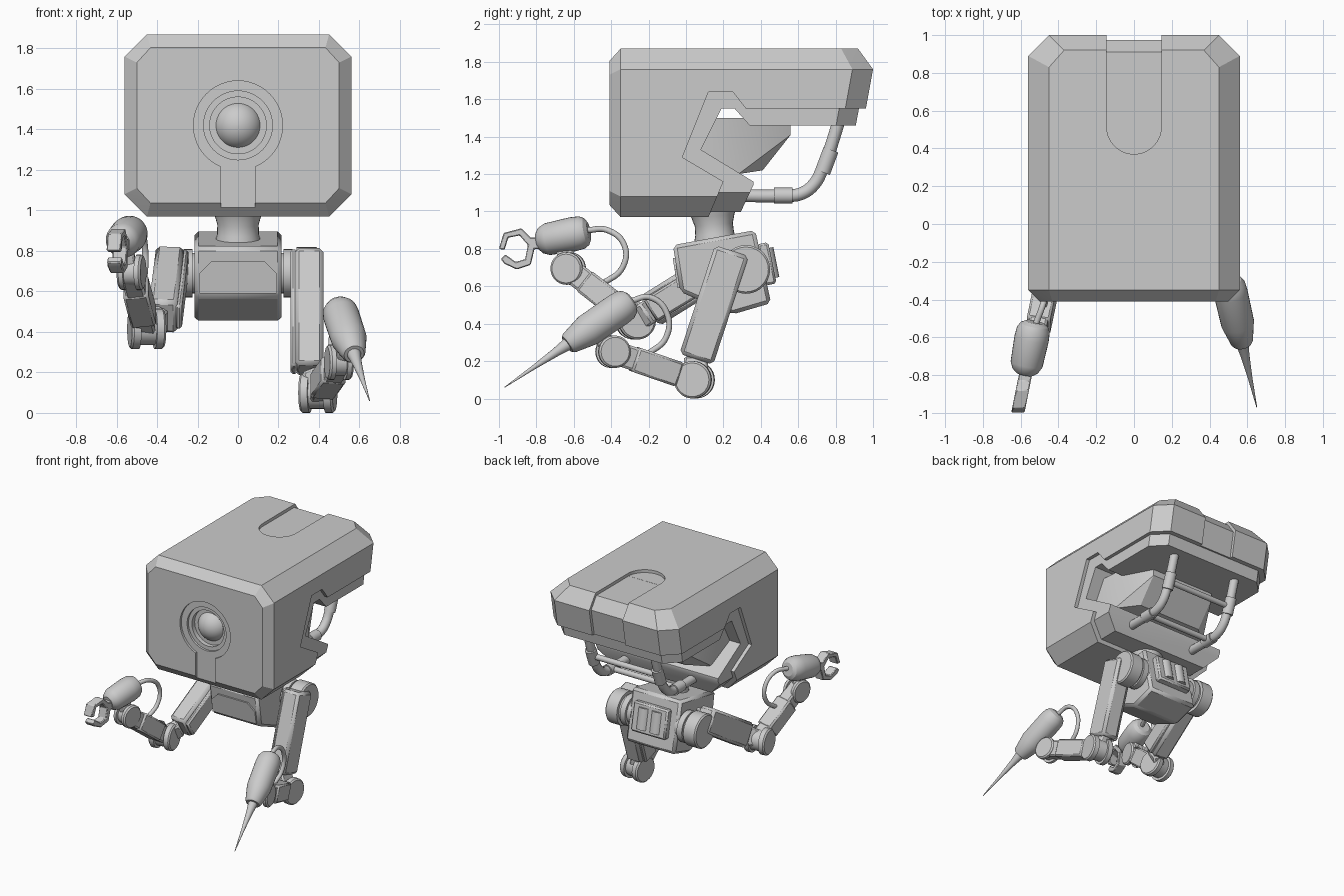
import bpy, bmesh, math
from mathutils import Vector, Matrix

if "Cube" in bpy.data.objects:
    bpy.data.objects.remove(bpy.data.objects["Cube"])

def finish(name, bm, bevel=0):
    bmesh.ops.recalc_face_normals(bm, faces=bm.faces)
    me = bpy.data.meshes.new(name)
    bm.to_mesh(me)
    bm.free()
    ob = bpy.data.objects.new(name, me)
    bpy.context.collection.objects.link(ob)
    if bevel:
        m = ob.modifiers.new("bevel", 'BEVEL')
        m.width, m.segments, m.limit_method = bevel, 1, 'ANGLE'
    return ob

def hull(name, pts, bevel=0):
    bm = bmesh.new()
    for p in pts:
        bm.verts.new(p)
    r = bmesh.ops.convex_hull(bm, input=bm.verts)
    loose = [v for v in bm.verts if not v.link_faces]
    bmesh.ops.delete(bm, geom=loose, context='VERTS')
    bmesh.ops.dissolve_limit(bm, angle_limit=0.03, verts=bm.verts, edges=bm.edges)
    return finish(name, bm, bevel)

def prism(name, prof, x0, x1, bevel=0):
    # (y, z) outline extruded along x
    bm = bmesh.new()
    f = bm.faces.new([bm.verts.new((x0, y, z)) for y, z in prof])
    r = bmesh.ops.extrude_face_region(bm, geom=[f])
    vs = [v for v in r['geom'] if isinstance(v, bmesh.types.BMVert)]
    bmesh.ops.translate(bm, vec=(x1 - x0, 0, 0), verts=vs)
    return finish(name, bm, bevel)

def lathe(name, a, b, prof, n=28):
    # (distance, radius) outline turned about the axis a-b
    a, b = Vector(a), Vector(b)
    q = (b - a).to_track_quat('Z', 'Y')
    bm = bmesh.new()
    rings = [[bm.verts.new(a + q @ Vector((r * math.cos(2 * math.pi * i / n), r * math.sin(2 * math.pi * i / n), t)))
              for i in range(n)] for t, r in prof]
    for p, s in zip(rings, rings[1:]):
        for i in range(n):
            bm.faces.new((p[i], p[(i + 1) % n], s[(i + 1) % n], s[i]))
    bm.faces.new(rings[0])
    bm.faces.new(rings[-1])
    return finish(name, bm)

def rod(name, a, b, r, n=28):
    return lathe(name, a, b, [(0, r), ((Vector(b) - Vector(a)).length, r)], n)

def link(name, a, b, w, d, bevel=0.012):
    # box running from a to b, w wide along x and d deep
    a, b = Vector(a), Vector(b)
    z = (b - a).normalized()
    y = z.cross(Vector((1, 0, 0))).normalized()
    rot = Matrix((y.cross(z), y, z)).transposed().to_4x4()
    bm = bmesh.new()
    bmesh.ops.create_cube(bm, size=1, matrix=Matrix.Translation((a + b) / 2) @ rot @ Matrix.Diagonal((w, d, (b - a).length, 1)))
    return finish(name, bm, bevel)

def tube(name, pts, r):
    cu = bpy.data.curves.new(name, 'CURVE')
    cu.dimensions, cu.bevel_depth, cu.bevel_resolution, cu.use_fill_caps = '3D', r, 4, True
    sp = cu.splines.new('BEZIER')
    sp.bezier_points.add(len(pts) - 1)
    for bp, p in zip(sp.bezier_points, pts):
        bp.co, bp.handle_left_type, bp.handle_right_type = p, 'AUTO', 'AUTO'
    ob = bpy.data.objects.new(name, cu)
    bpy.context.collection.objects.link(ob)

def cut(ob, *cutters):
    for c in cutters:
        m = ob.modifiers.new("cut", 'BOOLEAN')
        m.operation, m.object, m.solver = 'DIFFERENCE', c, 'EXACT'
        c.hide_render = True
        bpy.context.view_layer.update()
        me = bpy.data.meshes.new_from_object(ob.evaluated_get(bpy.context.evaluated_depsgraph_get()))
        ob.modifiers.clear()
        ob.data = me
        bpy.data.objects.remove(c)

def head_body(name, sx, sy, sz, front):
    half = []
    for y, w, k in ((front, 0.5, 0.06), (front + 0.06, 0.56, 0)):
        for z, x in ((1.87 - k * 1.1, 0.45 - k * .3), (1.76 - k * .5, w), (1.08 + k * .5, w), (0.97 + k * 1.1, 0.45 - k * .3)):
            half.append((x, y, z))
    half += [(0.45, 0.83, 1.87), (0.37, 0.92, 1.87), (0.56, 0.89, 1.76), (0.45, 1.0, 1.76),
             (0.56, 0.766, 1.08), (0.45, 0.876, 1.08), (0.45, 0.75, 0.97), (0.4, 0.8, 0.97)]
    return hull(name, [(s * x * sx, y * sy if y > 0 else y, 1.42 + (z - 1.42) * sz) for x, y, z in half for s in (-1, 1)])

# Head outer shell with side notch, face recess and top slot
shell = head_body("head_shell", 1, 1, 1, -0.41)
cut(shell, prism("notch", [(0.12, 0.9), (0.12, 0.97), (0.20, 1.16), (-0.02, 1.29), (0.12, 1.64), (0.25, 1.64),
                           (0.32, 1.55), (1.3, 1.55), (1.3, 0.9)], -1, 1),
    rod("face_ring", (0, -0.6, 1.42), (0, -0.392, 1.42), 0.22, 48),
    prism("face_stem", [(-0.6, 0.9), (-0.391, 0.9), (-0.391, 1.42), (-0.6, 1.42)], -0.085, 0.085),
    rod("eye_step", (0, -0.6, 1.42), (0, -0.375, 1.42), 0.17, 48),
    rod("eye_well", (0, -0.6, 1.42), (0, -0.34, 1.42), 0.14, 48),
    prism("slot", [(0.51, 1.846), (0.91, 1.846), (0.975, 1.755), (0.91, 1.4), (1.2, 1.4), (1.2, 2), (0.51, 2)], -0.145, 0.145),
    rod("slot_end", (0, 0.515, 1.847), (0, 0.515, 2), 0.1448, 40))

# Inner shell lining and core
lining = head_body("head_lining", 0.95, 0.96, 0.94, -0.2)
cut(lining, prism("notch", [(0.28, 0.9), (0.28, 0.97), (0.36, 1.14), (0.36, 1.16), (0.08, 1.33), (0.19, 1.55),
                            (0.26, 1.55), (0.34, 1.46), (1.3, 1.46), (1.3, 0.9)], -1, 1))
hull("head_core", [(s * x, y, z) for s in (-1, 1) for x, y, z in (
    (0.44, 0.05, 1.5), (0.44, 0.05, 1.2), (0.42, 0.28, 1.2), (0.42, 0.3, 1.5), (0.28, 0.41, 1.22),
    (0.28, 0.56, 1.41), (0.28, 0.56, 1.5))])

# Eye
lathe("eye", (0, -0.41, 1.42), (0, 0, 1.42),
      [(0.12 - 0.12 * math.cos(a * math.pi / 24), max(0.002, 0.12 * math.sin(a * math.pi / 24))) for a in range(13)], 36)

# Rear handle frame
for s in (-1, 1):
    x = 0.29 * s
    tube("handle_pipe", [(x, y, z) for y, z in ((0.25, 1.085), (0.53, 1.085), (0.61, 1.093), (0.68, 1.14), (0.73, 1.23), (0.83, 1.52))], 0.034)
    rod("handle_sleeve", (x, 0.47, 1.085), (x, 0.57, 1.085), 0.042)
    rod("handle_sleeve", (x, 0.73, 1.21), (x, 0.775, 1.33), 0.042)
for y, z in ((0.52, 1.085), (0.75, 1.27)):
    rod("handle_bar", (-0.29, y, z), (0.29, y, z), 0.022, 16)

# Neck
lathe("neck", (0, 0.16, 0.81), (0, 0.14, 1.02), [(0, 0.118), (0.03, 0.115), (0.07, 0.104), (0.12, 0.102), (0.165, 0.115), (0.21, 0.13)])

# Torso with front panel and rear barrels
prism("torso", [(-0.07, 0.82), (0.37, 0.9), (0.455, 0.51), (0.25, 0.45), (-0.03, 0.57)], -0.215, 0.215, 0.02)
hull("torso_panel", [(s * x, -0.07 + (0.82 - z) * 0.16 + o, z) for s in (-1, 1) for o in (-0.012, 0.03)
                     for x, z in ((0.19, 0.59), (0.19, 0.69), (0.13, 0.75))])
link("rear_pack", (0, 0.41, 0.83), (0, 0.455, 0.61), 0.30, 0.06)
for x in (-0.058, 0.058):
    rod("rear_barrel", (x, 0.418, 0.80), (x, 0.45, 0.64), 0.05)

# Arms: shoulder, two links, elbow and wrist hinges
def hinge(name, c, w, r, tilt=0):
    c, d = Vector(c), Vector((w / 2, tilt, 0))
    e = w * 0.27
    lathe(name, c - d, c + d, [(0, r - 0.01), (0.01, r), (e, r), (e, r - 0.02), (w - e, r - 0.02),
                               (w - e, r), (w - 0.01, r), (w, r - 0.01)])

def arm(side, top, low, elbow, wrist, grip):
    n = "right_" if side > 0 else "left_"
    lathe(n + "shoulder", (side * 0.19, 0.32, 0.69), (side, 0.32, 0.69),
          [(0, 0.10), (0.035, 0.10), (0.035, 0.12), (0.08, 0.12), (0.08, 0.105), (0.1, 0.105), (0.1, 0.13), (0.195, 0.13), (0.205, 0.12)])
    link(n + "upper_arm", top, low, 0.14, 0.19, 0.02)
    o = Vector((side * -0.075, 0, 0))
    link(n + "upper_arm_plate", Vector(top) + o, Vector(low) + o, 0.035, 0.14)
    link(n + "elbow_fork", low, elbow, 0.08, 0.13)
    hinge(n + "elbow", elbow, 0.17, 0.10, -0.012 * side)
    link(n + "forearm", elbow, wrist, 0.10, 0.125)
    e, w = Vector(elbow), Vector(wrist)
    link(n + "forearm_cover", e.lerp(w, 0.2), e.lerp(w, 0.75), 0.125, 0.135)
    hinge(n + "wrist", wrist, 0.12, 0.087, 0.012 * side)
    link(n + "wrist_mount", wrist, grip, 0.06, 0.09)

arm(1, (0.352, 0.245, 0.79), (0.352, 0.055, 0.21), (0.395, 0.045, 0.10), (0.50, -0.39, 0.25), (0.545, -0.49, 0.38))
arm(-1, (-0.335, 0.26, 0.75), (-0.37, -0.19, 0.47), (-0.45, -0.27, 0.415), (-0.525, -0.63, 0.695), (-0.555, -0.66, 0.85))

# Right tool: tapered body with a long spike
lathe("spike_tool", (0.495, -0.29, 0.525), (0.65, -0.97, 0.06),
      [(0, 0.045), (0.015, 0.07), (0.045, 0.086), (0.09, 0.09), (0.29, 0.088), (0.41, 0.06), (0.425, 0.05),
       (0.426, 0.034), (0.5, 0.024), (0.65, 0.012), (0.838, 0.002)])
tube("right_hose", [(0.49, -0.30, 0.52), (0.48, -0.19, 0.54), (0.47, -0.10, 0.45), (0.46, -0.11, 0.32), (0.45, -0.2, 0.24)], 0.016)

# Left tool: rounded body with an open hexagonal claw
lathe("claw_tool", (-0.525, -0.52, 0.895), (-0.58, -0.80, 0.84),
      [(0, 0.05), (0.015, 0.075), (0.04, 0.088), (0.09, 0.092), (0.23, 0.086), (0.265, 0.07), (0.285, 0.045)])
claw = prism("claw", [(-0.79, 0.86), (-0.83, 0.86), (-0.88, 0.91), (-0.975, 0.885), (-1.0, 0.80), (-0.97, 0.795), (-0.95, 0.86),
                      (-0.89, 0.872), (-0.845, 0.82), (-0.86, 0.745), (-0.91, 0.73), (-0.965, 0.77), (-0.99, 0.745),
                      (-0.97, 0.72), (-0.905, 0.69), (-0.83, 0.715), (-0.81, 0.80), (-0.78, 0.80)], -0.035, 0.035, 0.005)
for v in claw.data.vertices:
    v.co.x += -0.575 + (v.co.y + 0.8) * 0.2
tube("left_hose", [(-0.52, -0.53, 0.90), (-0.48, -0.42, 0.90), (-0.46, -0.33, 0.82), (-0.46, -0.34, 0.70), (-0.48, -0.45, 0.61)], 0.016)

# Shading
bpy.ops.object.select_all(action='DESELECT')
for ob in bpy.context.scene.objects:
    if ob.type == 'MESH':
        ob.select_set(True)
        bpy.context.view_layer.objects.active = ob
bpy.ops.object.shade_smooth_by_angle(angle=math.radians(28))
